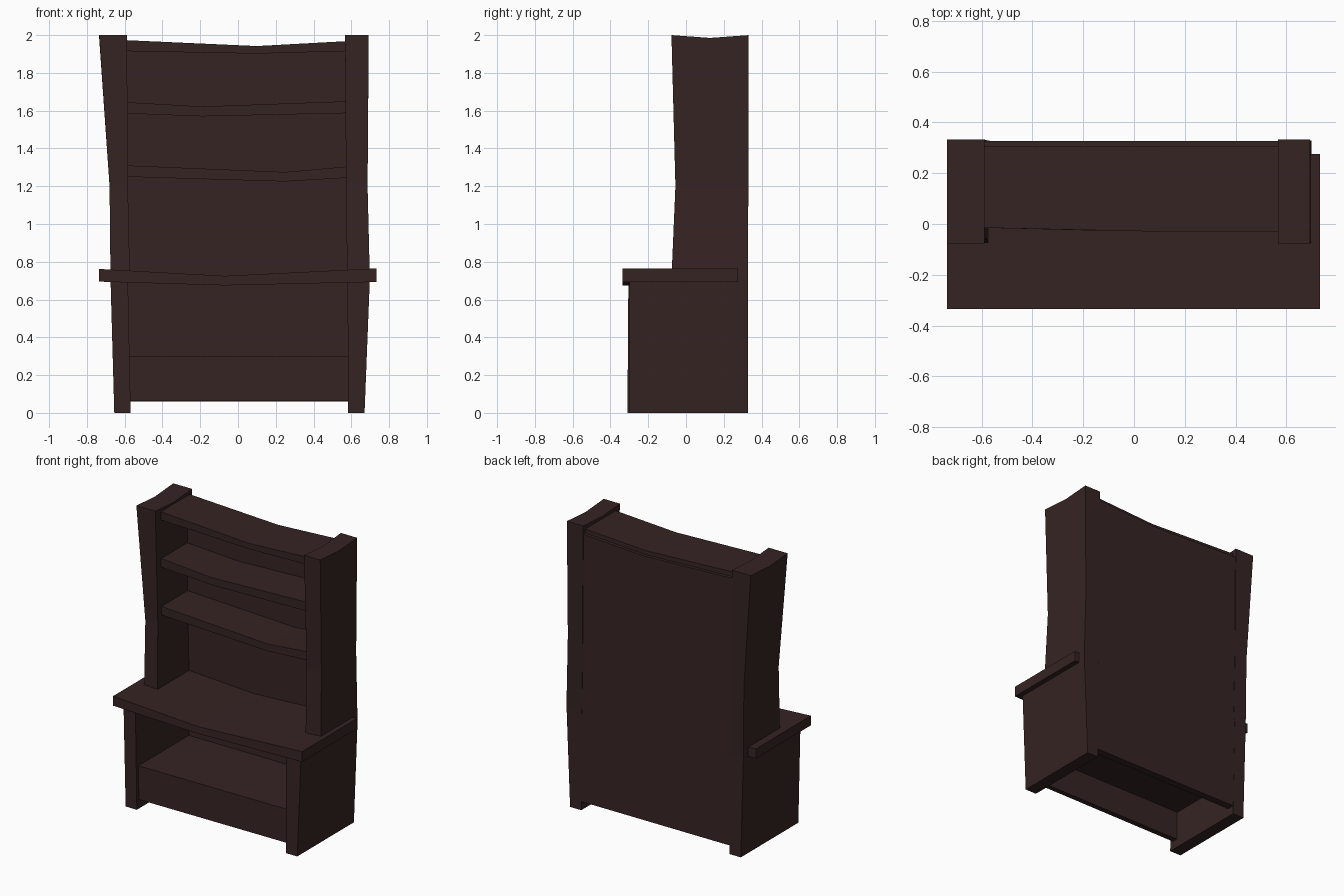
import bpy

if "Cube" in bpy.data.objects:
    bpy.data.objects.remove(bpy.data.objects["Cube"])

wood = bpy.data.materials.new("dark brown wood")
wood.diffuse_color = (0.037, 0.0172, 0.0172, 1)
wood.use_nodes = True
wood.node_tree.nodes["Principled BSDF"].inputs["Base Color"].default_value = wood.diffuse_color


def loft(verts, faces, rings):
    """Join matching rings of points into a closed solid."""
    base, n = len(verts), len(rings[0])
    for ring in rings:
        verts.extend(ring)
    for k in range(len(rings) - 1):
        a, b = base + k * n, base + (k + 1) * n
        for i in range(n):
            j = (i + 1) % n
            faces.append((a + i, a + j, b + j, b + i))
    last = base + (len(rings) - 1) * n
    faces.append(tuple(base + i for i in reversed(range(n))))
    faces.append(tuple(last + i for i in range(n)))


def make(name, *solids):
    verts, faces = [], []
    for rings in solids:
        loft(verts, faces, rings)
    mesh = bpy.data.meshes.new(name)
    mesh.from_pydata(verts, [], faces)
    mesh.materials.append(wood)
    obj = bpy.data.objects.new(name, mesh)
    bpy.context.collection.objects.link(obj)
    # consistent outward normals
    bpy.context.view_layer.objects.active = obj
    obj.select_set(True)
    bpy.ops.object.mode_set(mode='EDIT')
    bpy.ops.mesh.select_all(action='SELECT')
    bpy.ops.mesh.normals_make_consistent(inside=False)
    bpy.ops.object.mode_set(mode='OBJECT')
    obj.select_set(False)
    return obj


def plank(name, sections, back):
    """Board along x; each section is (x, bottom z, top z, front y)."""
    make(name, [[(x, f, b), (x, back, b), (x, back, t), (x, f, t)]
                for x, b, t, f in sections])


def slices(levels, sag=0.0):
    """Upright slab; each level is (z, outer x, inner x, front y, back y)."""
    rings = []
    for z, xo, xi, f, b in levels:
        m = (f + b) / 2
        d = sag if z > 1.9 else 0
        rings.append([(xo, f, z), (xo, m, z - d), (xo, b, z),
                      (xi, b, z), (xi, m, z - d), (xi, f, z)])
    return rings


# Crooked side panels: deep base and narrow upper part
make("left_side_panel",
     slices([(0, -0.655, -0.568, -0.31, 0.328), (0.71, -0.675, -0.583, -0.305, 0.328)]),
     slices([(0.71, -0.675, -0.572, -0.077, 0.328), (1.2, -0.68, -0.583, -0.056, 0.33),
             (2, -0.735, -0.588, -0.077, 0.332)], 0.015))
make("right_side_panel",
     slices([(0, 0.67, 0.583, -0.30, 0.328), (0.71, 0.698, 0.58, -0.298, 0.328)]),
     slices([(0.71, 0.698, 0.578, -0.077, 0.328), (1.2, 0.686, 0.572, -0.056, 0.33),
             (2, 0.692, 0.567, -0.077, 0.332)], 0.015))

# Back panel with a sagging top edge
plank("back_panel", [(-0.6, 0.06, 1.94, 0.275), (0.1, 0.06, 1.913, 0.275),
                     (0.585, 0.06, 1.94, 0.275)], 0.327)

# Overhanging counter
plank("counter", [(-0.735, 0.695, 0.762, -0.335), (-0.07, 0.675, 0.725, -0.335),
                  (0.732, 0.693, 0.765, -0.335)], 0.275)

# Sagging shelves and top board
plank("lower_shelf", [(-0.59, 1.25, 1.31, -0.015), (0.25, 1.225, 1.275, -0.03),
                      (0.585, 1.245, 1.305, -0.03)], 0.3)
plank("upper_shelf", [(-0.59, 1.585, 1.645, -0.015), (-0.19, 1.57, 1.622, -0.025),
                      (0.585, 1.587, 1.65, -0.03)], 0.3)
plank("top_board", [(-0.59, 1.915, 1.973, -0.015), (0.1, 1.902, 1.942, -0.03),
                    (0.575, 1.915, 1.968, -0.032)], 0.305)

# Base: kick board and floor, open underneath
plank("kick_board", [(-0.58, 0.062, 0.298, -0.285), (0.59, 0.062, 0.298, -0.28)], -0.245)
plank("base_floor", [(-0.58, 0.265, 0.297, -0.25), (0.59, 0.265, 0.297, -0.25)], 0.28)
